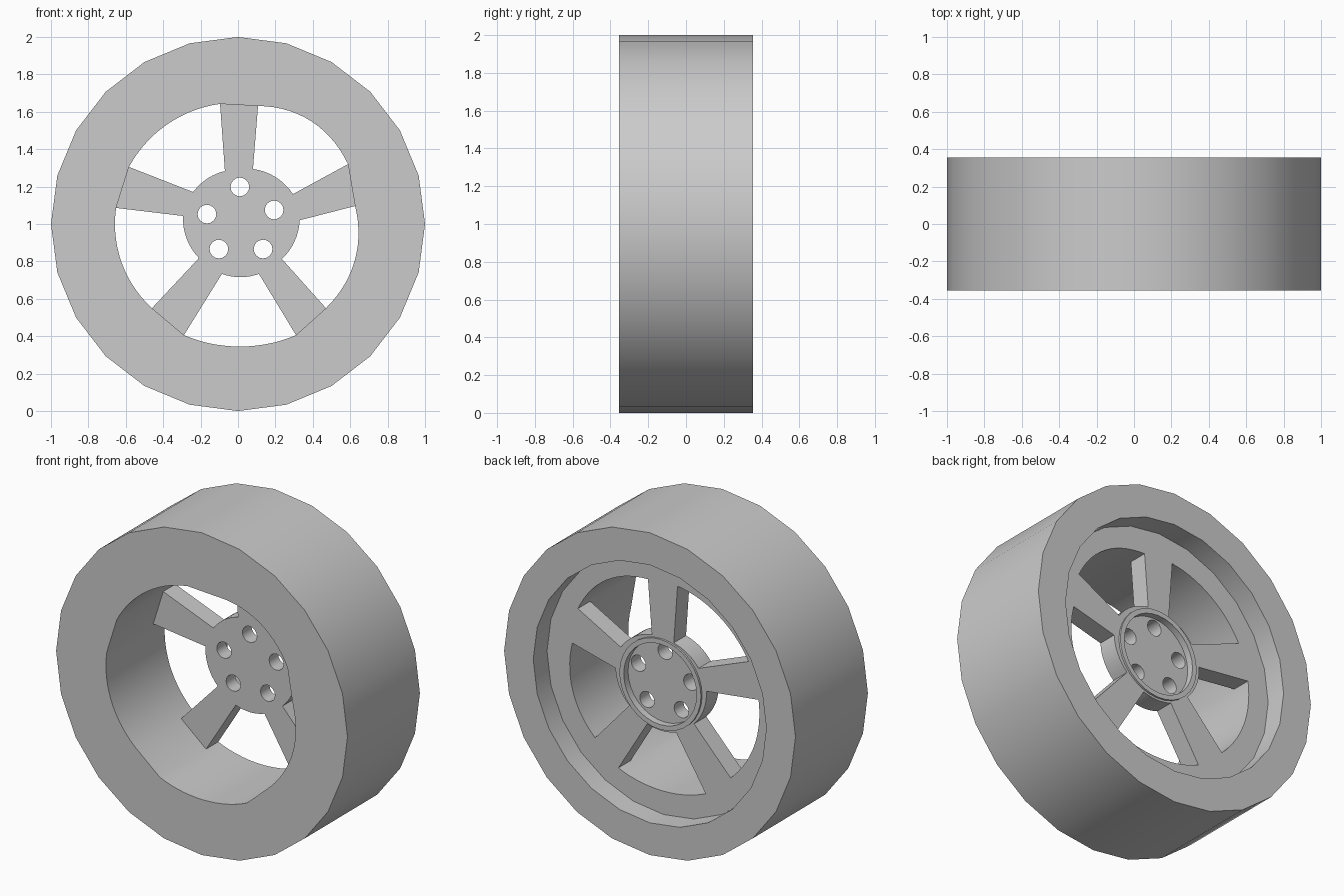
import bpy, bmesh
from math import sin, cos, pi, atan2, hypot, radians

if "Cube" in bpy.data.objects:
    bpy.data.objects.remove(bpy.data.objects["Cube"])

bm = bmesh.new()
cache = {}

# Depths along y
FRONT, SPOKE, FLOOR, RING, HUB_FLOOR, BACK = -0.355, 0.10, 0.22, 0.232, 0.19, 0.355


def vert(p, y):
    key = (round(p[0], 5), round(y, 5), round(p[1], 5))
    if key not in cache:
        cache[key] = bm.verts.new((p[0], y, p[1] + 1))
    return cache[key]


def circle(r, n, c=(0, 0)):
    return [(c[0] + r * sin(2 * pi * i / n), c[1] + r * cos(2 * pi * i / n)) for i in range(n)]


def wall(loop, y0, y1):
    """Straight wall along y following a closed outline."""
    for p, q in zip(loop, loop[1:] + loop[:1]):
        bm.faces.new((vert(p, y0), vert(q, y0), vert(q, y1), vert(p, y1)))


def cap(loops, y):
    """Flat face at depth y; the first loop is the outline, the others are holes."""
    edges = []
    for loop in loops:
        for p, q in zip(loop, loop[1:] + loop[:1]):
            a, b = vert(p, y), vert(q, y)
            edges.append(bm.edges.get((a, b)) or bm.edges.new((a, b)))
    bmesh.ops.triangle_fill(bm, edges=edges, use_beauty=True, use_dissolve=False, normal=(0, -1, 0))


def arc(p, q, c, n, bump=0.0):
    """Counter-clockwise arc from p to q around c, both ends included."""
    a0, a1 = atan2(p[1] - c[1], p[0] - c[0]), atan2(q[1] - c[1], q[0] - c[0])
    r0, r1 = hypot(p[0] - c[0], p[1] - c[1]), hypot(q[0] - c[0], q[1] - c[1])
    a1 = a0 + (a1 - a0) % (2 * pi)
    pts = [p]
    for i in range(1, n):
        t = i / n
        r = r0 + (r1 - r0) * t + bump * sin(pi * t)
        a = a0 + (a1 - a0) * t
        pts.append((c[0] + r * cos(a), c[1] + r * sin(a)))
    return pts + [q]


# Spokes: two rim corners, two hub corners, bulge of the window that follows
HUB = (0.015, 0.008)
spokes = [
    ((0.107, 0.631), (-0.096, 0.642), (0.08, 0.294), (-0.07, 0.283), 0.0),
    ((-0.583, 0.305), (-0.652, 0.086), (-0.24, 0.171), (-0.294, 0.043), 0.005),
    ((-0.46, -0.45), (-0.289, -0.594), (-0.209, -0.182), (-0.086, -0.267), -0.01),
    ((0.31, -0.594), (0.47, -0.45), (0.112, -0.267), (0.235, -0.187), 0.012),
    ((0.626, 0.096), (0.588, 0.32), (0.33, 0.02), (0.294, 0.16), 0.02),
]
bore, star, windows = [], [], []
for i, (A, B, a, b, bump) in enumerate(spokes):
    nxt = spokes[(i + 1) % 5]
    outer = arc(B, nxt[0], (0, 0), 14, bump)
    inner = arc(b, nxt[2], HUB, 8)
    bore += outer
    star += [A, B] + inner
    windows.append(outer + inner[::-1])

outer24 = circle(1.0, 24)
recess = circle(0.80, 24)
ring_out = circle(0.28, 32, HUB)
ring_in = circle(0.25, 32, HUB)
bolts = [circle(0.05, 16, c) for c in
         [(0.01, 0.198), (0.193, 0.075), (0.134, -0.134), (-0.102, -0.134), (-0.166, 0.053)]]

# Tyre: tread, front face with bore, back face with recess
wall(outer24, FRONT, BACK)
cap([outer24, bore], FRONT)
wall(bore, FRONT, SPOKE)
cap([outer24, recess], BACK)
wall(recess, FLOOR, BACK)

# Spoke plate: windows, back face, front star
for w in windows:
    wall(w, SPOKE, FLOOR)
cap([recess, ring_out] + windows, FLOOR)
cap([star] + bolts, SPOKE)

# Hub: raised ring, sunken floor, bolt holes
wall(ring_out, FLOOR, RING)
cap([ring_out, ring_in], RING)
wall(ring_in, HUB_FLOOR, RING)
cap([ring_in] + bolts, HUB_FLOOR)
for h in bolts:
    wall(h, SPOKE, HUB_FLOOR)

bmesh.ops.recalc_face_normals(bm, faces=bm.faces[:])
mesh = bpy.data.meshes.new("wheel")
bm.to_mesh(mesh)
bm.free()
wheel = bpy.data.objects.new("wheel", mesh)
bpy.context.collection.objects.link(wheel)
bpy.context.view_layer.objects.active = wheel
wheel.select_set(True)
bpy.ops.object.shade_smooth_by_angle(angle=radians(30))
